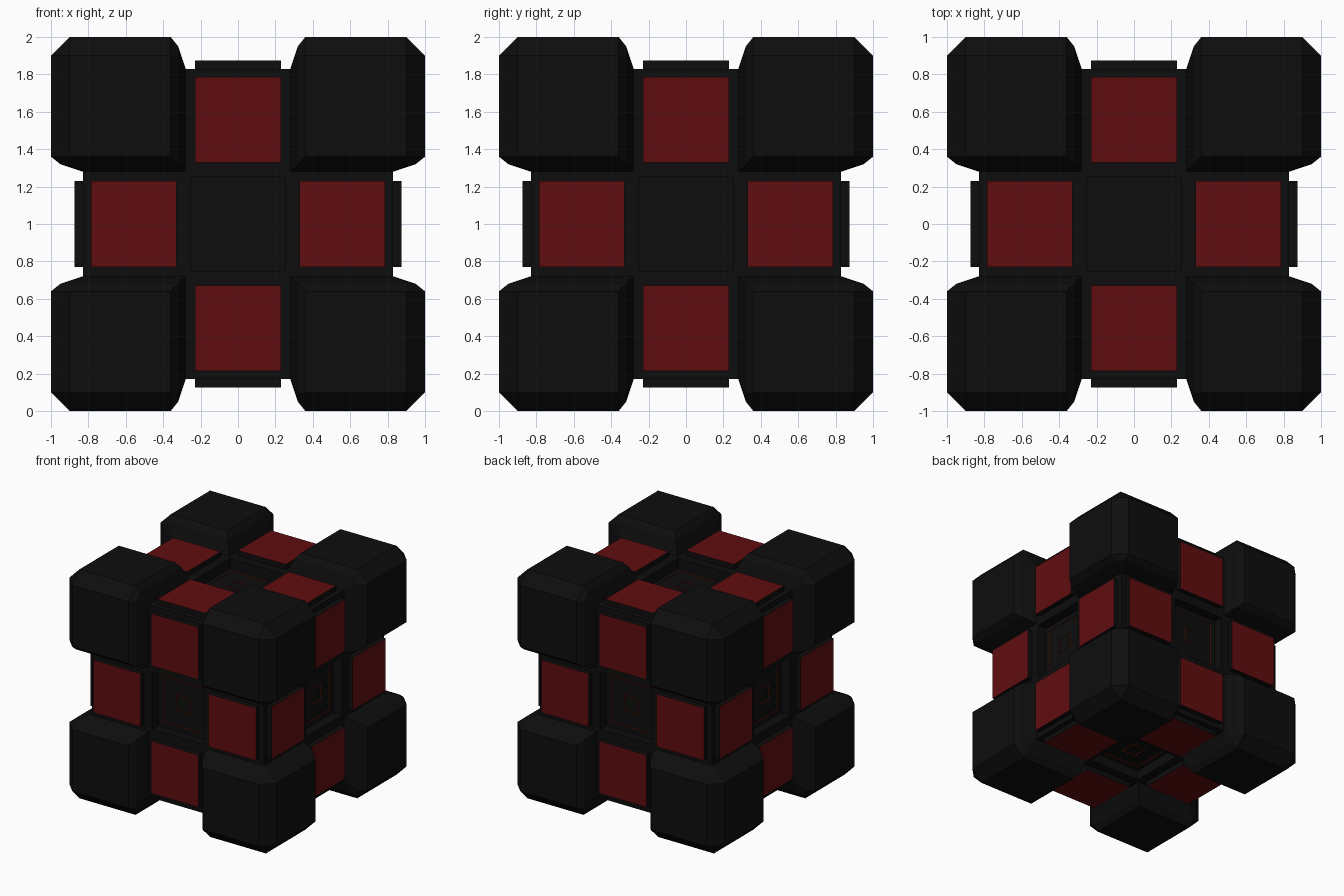
import bpy, bmesh
from itertools import product, permutations
from mathutils import Vector, Matrix

cube = bpy.data.objects.get("Cube")
if cube:
    bpy.data.objects.remove(cube, do_unlink=True)

CENTRE = Vector((0, 0, 1))


def material(name, rgb):
    m = bpy.data.materials.new(name)
    m.use_nodes = True
    m.diffuse_color = (*rgb, 1)
    m.node_tree.nodes["Principled BSDF"].inputs["Base Color"].default_value = (*rgb, 1)
    return m


black = material("black", (0.0042, 0.0042, 0.0042))
red = material("dark_red", (0.118, 0.004, 0.005))
orange = material("orange", (0.6, 0.027, 0.005))


def finish(bm, name, *mats):
    bmesh.ops.recalc_face_normals(bm, faces=bm.faces[:])
    mesh = bpy.data.meshes.new(name)
    bm.to_mesh(mesh)
    bm.free()
    for m in mats:
        mesh.materials.append(m)
    ob = bpy.data.objects.new(name, mesh)
    ob.location = CENTRE
    bpy.context.collection.objects.link(ob)
    return ob


def box_mesh(size, centre):
    bm = bmesh.new()
    bmesh.ops.create_cube(bm, size=1, matrix=Matrix.Translation(centre) @ Matrix.Diagonal((*size, 1)))
    return bm


def on_axes(pairs):
    """Vector from (axis index, value) pairs."""
    v = Vector()
    for axis, value in pairs:
        v[axis] = value
    return v


# Core cube
CORE = 0.745
finish(box_mesh((2 * CORE,) * 3, (0, 0, 0)), "core", black)

# Corner blocks: bevelled outside, tapering towards the inner sides
points = set(product((0.28, 0.83), repeat=3))
for outer, low in ((1, 0.36), (0.95, 0.32)):
    for a, b in product((low, 0.9), repeat=2):
        points.update(permutations((outer, a, b)))
for signs in product((-1, 1), repeat=3):
    bm = bmesh.new()
    for p in sorted(points):
        bm.verts.new([s * c for s, c in zip(signs, p)])
    hull = bmesh.ops.convex_hull(bm, input=bm.verts[:])
    loose = {g for g in hull["geom_interior"] if isinstance(g, bmesh.types.BMVert)}
    bmesh.ops.delete(bm, geom=list(loose), context="VERTS")
    bmesh.ops.dissolve_limit(bm, angle_limit=0.01, verts=bm.verts[:], edges=bm.edges[:])
    finish(bm, "corner_block", black)

# Edge blocks between the corners
IN, OUT = 0.25, 0.83
for axis in range(3):
    u, v = (axis + 1) % 3, (axis + 2) % 3
    size = on_axes(((axis, 0.56), (u, OUT - IN), (v, OUT - IN)))
    for su, sv in product((-1, 1), repeat=2):
        mid = (IN + OUT) / 2
        finish(box_mesh(size, on_axes(((u, su * mid), (v, sv * mid)))), "edge_block", black)


def square_ring(name, normal_axis, side, half, width):
    """Thin square outline lying on a face of the core."""
    u, v = (normal_axis + 1) % 3, (normal_axis + 2) % 3
    bm = bmesh.new()
    corners = ((-1, -1), (1, -1), (1, 1), (-1, 1))
    face = bm.faces.new([bm.verts.new(on_axes(
        ((normal_axis, side * CORE), (u, a * half), (v, b * half)))) for a, b in corners])
    bmesh.ops.inset_individual(bm, faces=[face], thickness=width)
    bmesh.ops.delete(bm, geom=[face], context="FACES")
    top = bmesh.ops.extrude_face_region(bm, geom=bm.faces[:])["geom"]
    bmesh.ops.translate(bm, verts=[g for g in top if isinstance(g, bmesh.types.BMVert)],
                        vec=on_axes(((normal_axis, side * 0.006),)))
    finish(bm, name, orange)


# Each side: four raised panels with red faces, and two square outlines
for axis, side in product(range(3), (-1, 1)):
    square_ring("outer_ring", axis, side, 0.2, 0.042)
    square_ring("inner_ring", axis, side, 0.067, 0.024)
    outward = on_axes(((axis, side),))
    for step, sign in product((1, 2), (-1, 1)):
        along, across = (axis + step) % 3, (axis + 3 - step) % 3
        size = on_axes(((axis, 0.065), (along, 0.456), (across, 0.46)))
        centre = on_axes(((axis, side * 0.8425), (along, sign * 0.557)))
        bm = box_mesh(size, centre)
        bm.normal_update()
        for f in bm.faces:
            f.material_index = int(f.normal.dot(outward) > 0.9)
        finish(bm, "panel", black, red)
